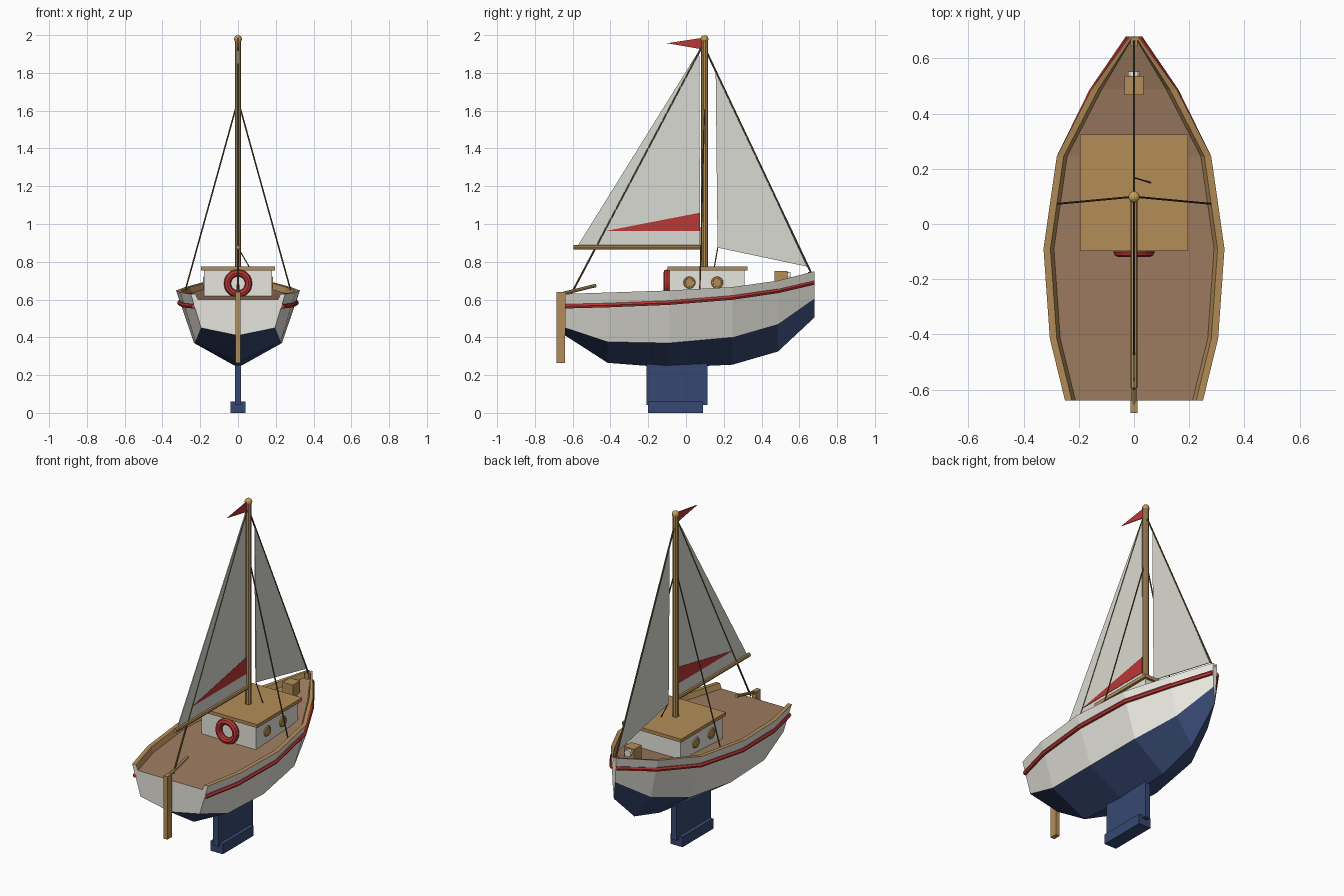
import bpy, bmesh, math
from mathutils import Vector

if "Cube" in bpy.data.objects:
    bpy.data.objects.remove(bpy.data.objects["Cube"])


def mat(name, r, g, b):
    m = bpy.data.materials.new(name)
    lin = [((c / 255 + 0.055) / 1.055) ** 2.4 for c in (r, g, b)]
    m.diffuse_color = (*lin, 1)
    m.use_nodes = True
    m.node_tree.nodes["Principled BSDF"].inputs["Base Color"].default_value = m.diffuse_color
    return m


WHITE = mat("white paint", 234, 232, 224)
NAVY = mat("navy paint", 54, 72, 114)
RED = mat("red paint", 186, 56, 54)
WOOD = mat("varnished wood", 180, 141, 88)
DECK = mat("deck planks", 158, 124, 97)
SAIL = mat("sail cloth", 218, 218, 210)
ROPE = mat("rope", 98, 80, 52)
BRASS = mat("brass", 200, 160, 88)


def finish(name, bm, *mats):
    bmesh.ops.recalc_face_normals(bm, faces=bm.faces)
    me = bpy.data.meshes.new(name)
    bm.to_mesh(me)
    bm.free()
    for m in mats:
        me.materials.append(m)
    ob = bpy.data.objects.new(name, me)
    bpy.context.collection.objects.link(ob)
    return ob


def box(name, lo, hi, m):
    bm = bmesh.new()
    bmesh.ops.create_cube(bm, size=1)
    for v in bm.verts:
        v.co = [(a + b) / 2 + c * (b - a) for a, b, c in zip(lo, hi, v.co)]
    return finish(name, bm, m)


def rod(name, a, b, r, m, sides=8):
    a, b = Vector(a), Vector(b)
    bm = bmesh.new()
    bmesh.ops.create_cone(bm, cap_ends=True, segments=sides, radius1=r, radius2=r, depth=(b - a).length)
    bm.transform((b - a).to_track_quat('Z', 'Y').to_matrix().to_4x4())
    bmesh.ops.translate(bm, verts=bm.verts, vec=(a + b) / 2)
    return finish(name, bm, m)


def sweep(bm, rings, closed_ring=True, closed_path=False):
    """Skin a list of point rings; returns faces with their index round the ring."""
    vs = [[bm.verts.new(p) for p in ring] for ring in rings]
    n = len(vs[0])
    out = []
    pairs = list(zip(vs, vs[1:])) + ([(vs[-1], vs[0])] if closed_path else [])
    for r0, r1 in pairs:
        for j in range(n if closed_ring else n - 1):
            k = (j + 1) % n
            out.append((bm.faces.new((r0[j], r0[k], r1[k], r1[j])), j))
    if closed_ring and not closed_path:
        bm.faces.new(vs[0])
        bm.faces.new(vs[-1])
    return out


def plate(name, pts, t, m):
    """Flat panel in the x = 0 plane, given as (y, z) corners."""
    bm = bmesh.new()
    sweep(bm, [[(x, y, z) for y, z in pts] for x in (-t / 2, t / 2)])
    return finish(name, bm, m)


# Hull stations: y, sheer x, sheer z, chine x, chine z, keel z, rub rail z
STATIONS = [
    (-0.64, 0.25, 0.63, 0.195, 0.45, 0.41, 0.564),
    (-0.415, 0.305, 0.637, 0.225, 0.376, 0.265, 0.57),
    (-0.09, 0.328, 0.648, 0.233, 0.37, 0.24, 0.583),
    (0.245, 0.28, 0.666, 0.20, 0.40, 0.255, 0.61),
    (0.487, 0.155, 0.70, 0.11, 0.47, 0.325, 0.645),
    (0.68, 0.015, 0.75, 0.009, 0.605, 0.505, 0.69),
]

# Hull shell with bulwark and deck
bm = bmesh.new()
rings = []
for y, sx, sz, cx, cz, kz, _ in STATIONS:
    half = [(cx, cz), (sx, sz), (max(sx - 0.025, 0.004), sz), (max(sx - 0.038, 0.002), sz - 0.03)]
    rings.append([(0, y, kz)] + [(x, y, z) for x, z in half] + [(-x, y, z) for x, z in reversed(half)])
# order round the ring: bottom, side, cap, inner, deck, inner, cap, side, bottom
paint = [1, 0, 2, 2, 3, 2, 2, 0, 1]
for f, j in sweep(bm, rings):
    f.material_index = paint[j]
finish("hull", bm, WHITE, NAVY, WOOD, DECK)

# Rub rails
for s, side in ((1, "right"), (-1, "left")):
    bm = bmesh.new()
    rings = []
    for y, sx, sz, cx, cz, kz, rz in STATIONS:
        x = cx + (sx - cx) * (rz - cz) / (sz - cz) + 0.004
        rings.append([(s * (x + 0.013 * math.cos(a)), y, rz + 0.013 * math.sin(a))
                      for a in [i * math.pi / 3 for i in range(6)]])
    sweep(bm, rings)
    finish(f"rub_rail_{side}", bm, RED)

# Keel, rudder, tiller
box("keel_fin", (-0.017, -0.21, 0.042), (0.017, 0.115, 0.30), NAVY)
box("keel_ballast", (-0.04, -0.20, 0), (0.04, 0.09, 0.06), NAVY)
box("rudder", (-0.013, -0.685, 0.265), (0.013, -0.64, 0.64), WOOD)
rod("tiller", (0, -0.66, 0.63), (0, -0.475, 0.675), 0.009, WOOD)

# Cabin
box("cabin", (-0.18, -0.088, 0.59), (0.18, 0.31, 0.757), WHITE)
box("cabin_roof", (-0.195, -0.098, 0.755), (0.195, 0.325, 0.775), WOOD)


def torus(name, c, axis, R, r, m, n=20, k=8):
    bm = bmesh.new()
    rings = []
    for i in range(n):
        a = 2 * math.pi * i / n
        ring = []
        for j in range(k):
            b = 2 * math.pi * j / k
            d = R + r * math.cos(b)
            u, v, w = d * math.cos(a), d * math.sin(a), r * math.sin(b)
            p = (w, u, v) if axis == 'X' else (u, w, v)
            ring.append(Vector(c) + Vector(p))
        rings.append(ring)
    sweep(bm, rings, closed_path=True)
    return finish(name, bm, m)


# Portholes on both cabin sides
for s in (1, -1):
    for y in (0.018, 0.165):
        torus("porthole_rim", (s * 0.181, y, 0.69), 'X', 0.026, 0.006, BRASS, 16, 6)
        rod("porthole_disc", (s * 0.178, y, 0.69), (s * 0.184, y, 0.69), 0.025, WOOD, 16)

# Life ring on the cabin's aft wall
torus("life_ring", (0, -0.101, 0.685), 'Y', 0.056, 0.019, RED)

# Mast, boom
rod("mast", (0, 0.098, 0.60), (0, 0.098, 1.98), 0.018, WOOD, 10)
bm = bmesh.new()
bmesh.ops.create_uvsphere(bm, u_segments=12, v_segments=8, radius=0.021)
bmesh.ops.translate(bm, verts=bm.verts, vec=(0, 0.098, 1.979))
finish("mast_ball", bm, BRASS)
rod("boom", (0, -0.595, 0.877), (0, 0.09, 0.877), 0.012, WOOD)

# Sails and flag
plate("mainsail", [(0.075, 0.89), (-0.57, 0.89), (0.07, 1.92)], 0.005, SAIL)
plate("mainsail_stripe", [(0.074, 0.962), (-0.43, 0.962), (0.074, 1.06)], 0.009, RED)
plate("jib", [(0.157, 1.815), (0.167, 0.875), (0.64, 0.775)], 0.005, SAIL)
plate("flag", [(0.085, 1.925), (-0.10, 1.957), (0.085, 1.985)], 0.005, RED)

# Rigging
rod("forestay", (0, 0.105, 1.92), (0, 0.668, 0.73), 0.005, ROPE, 6)
rod("backstay", (0, 0.085, 1.94), (0, -0.61, 0.625), 0.005, ROPE, 6)
for s in (1, -1):
    rod("shroud", (s * 0.01, 0.098, 1.62), (s * 0.28, 0.073, 0.645), 0.004, ROPE, 6)
rod("jib_sheet", (0, 0.168, 0.875), (0.06, 0.15, 0.772), 0.003, ROPE, 6)

# Bow post with lamp, stay fitting
box("bow_post", (-0.034, 0.468, 0.64), (0.034, 0.537, 0.752), WOOD)
rod("bow_lamp", (0, 0.53, 0.725), (0, 0.552, 0.725), 0.022, WHITE, 12)
box("stay_fitting", (-0.012, 0.645, 0.70), (0.012, 0.678, 0.745), WOOD)
